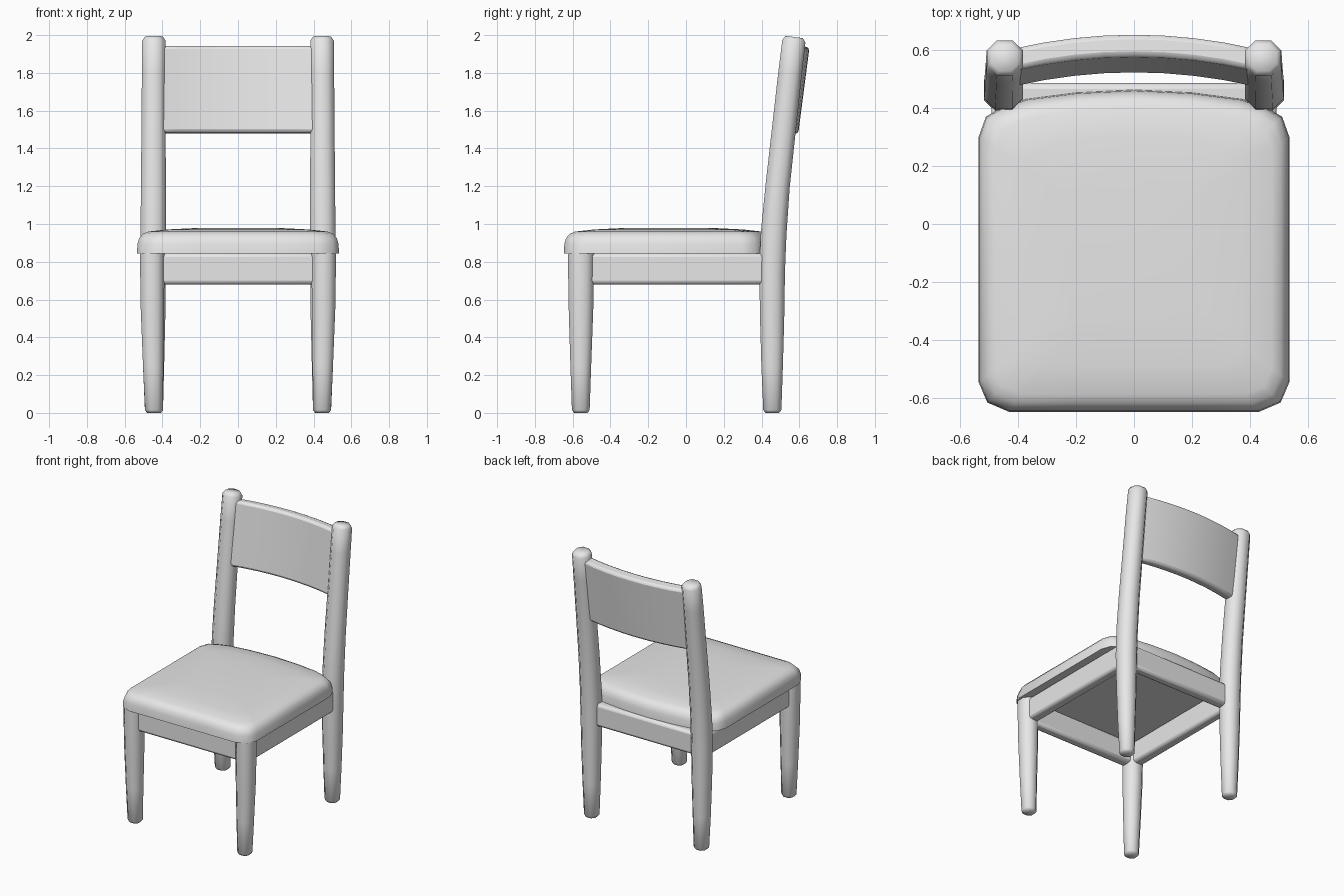
import bpy, bmesh, math

if "Cube" in bpy.data.objects:
    bpy.data.objects.remove(bpy.data.objects["Cube"])

grey = bpy.data.materials.new("plain grey")
grey.diffuse_color = (0.8, 0.8, 0.8, 1)
grey.use_nodes = True
grey.node_tree.nodes["Principled BSDF"].inputs["Base Color"].default_value = grey.diffuse_color


def finish(name, bm, angle=60, bevel=0):
    bmesh.ops.recalc_face_normals(bm, faces=bm.faces)
    me = bpy.data.meshes.new(name)
    bm.to_mesh(me)
    bm.free()
    me.materials.append(grey)
    ob = bpy.data.objects.new(name, me)
    bpy.context.collection.objects.link(ob)
    if bevel:
        mod = ob.modifiers.new("bevel", 'BEVEL')
        mod.width, mod.segments = bevel, 2
        mod.limit_method, mod.angle_limit = 'ANGLE', math.radians(40)
    bpy.ops.object.select_all(action='DESELECT')
    ob.select_set(True)
    bpy.context.view_layer.objects.active = ob
    bpy.ops.object.shade_smooth_by_angle(angle=math.radians(angle))
    return ob


def loft(rings):
    """Skin a stack of closed rings and cap both ends."""
    bm = bmesh.new()
    rows = [[bm.verts.new(p) for p in r] for r in rings]
    n = len(rows[0])
    for a, b in zip(rows, rows[1:]):
        for i in range(n):
            j = (i + 1) % n
            bm.faces.new((a[i], a[j], b[j], b[i]))
    bm.faces.new(rows[0][::-1])
    bm.faces.new(rows[-1])
    return bm


def leg_ring(side, z, x, y, hx, hy, slope=0):
    """Eight-sided leg section, tilted along y by slope."""
    k = 0.45
    pts = [(1, -k), (1, k), (k, 1), (-k, 1), (-1, k), (-1, -k), (-k, -1), (k, -1)]
    return [(side * (x + u * hx), y + v * hy, z + v * hy * slope) for u, v in pts]


# Legs: z, x centre, y centre, half width, half depth, tilt
front_leg = [(0, .445, -.557, .036, .036), (.015, .445, -.557, .047, .047),
             (.25, .449, -.557, .054, .055), (.55, .453, -.556, .062, .065),
             (.75, .454, -.556, .064, .068), (.85, .454, -.556, .064, .068)]
back_leg = [(0, .445, .457, .036, .036), (.015, .445, .457, .048, .048),
            (.25, .447, .456, .056, .057), (.5, .448, .456, .063, .064),
            (.75, .449, .456, .067, .068), (.95, .449, .464, .067, .068, -.05),
            (1.2, .448, .485, .066, .064, -.1), (1.5, .447, .518, .064, .063, -.12),
            (1.8, .446, .551, .063, .062, -.13), (1.967, .445, .571, .062, .061, -.13),
            (1.99, .445, .573, .047, .046, -.13)]
for side, label in ((-1, "left"), (1, "right")):
    finish("front_leg_" + label, loft([leg_ring(side, *r) for r in front_leg]))
    finish("back_leg_" + label, loft([leg_ring(side, *r) for r in back_leg]))


# Rails under the seat
def rail(name, x0, x1, y0, y1):
    bm = bmesh.new()
    bmesh.ops.create_cube(bm, size=1)
    for v in bm.verts:
        v.co = ((x0 + x1) / 2 + v.co.x * (x1 - x0),
                (y0 + y1) / 2 + v.co.y * (y1 - y0), .7625 + v.co.z * .165)
    finish(name, bm, bevel=.02)


rail("front_rail", -.42, .42, -.59, -.515)
rail("back_rail", -.42, .42, .41, .485)
rail("left_rail", -.49, -.415, -.53, .43)
rail("right_rail", .415, .49, -.53, .43)

# Cushioned seat with a bowed back edge
half = [(0, -.647), (.2, -.647), (.43, -.647), (.505, -.615), (.535, -.545),
        (.535, -.12), (.535, .3), (.51, .37), (.455, .4), (.37, .43),
        (.2, .452), (0, .462)]
outline = half + [(-x, y) for x, y in half[-2:0:-1]]


def seat_ring(z, inset):
    sx, sy, cy = 1 - inset / .535, 1 - inset / .555, -.0925
    return [(x * sx, cy + (y - cy) * sy, z) for x, y in outline]


seat = loft([seat_ring(*r) for r in ((.845, 0), (.895, .003), (.925, .012),
                                     (.947, .03), (.96, .06), (.971, .16),
                                     (.978, .3))])
finish("seat", seat)

# Curved, leaning backrest panel
bm = bmesh.new()
cols = []
for i in range(9):
    x = -.41 + .82 * i / 8
    bow = .047 * (1 - (x / .41) ** 2)
    cols.append([bm.verts.new((x, y + bow, z)) for y, z in
                 ((.473, 1.485), (.547, 1.476), (.607, 1.936), (.53, 1.945))])
for a, b in zip(cols, cols[1:]):
    for k in range(4):
        m = (k + 1) % 4
        bm.faces.new((a[k], a[m], b[m], b[k]))
bm.faces.new(cols[0])
bm.faces.new(cols[-1][::-1])
finish("backrest", bm, bevel=.018)
